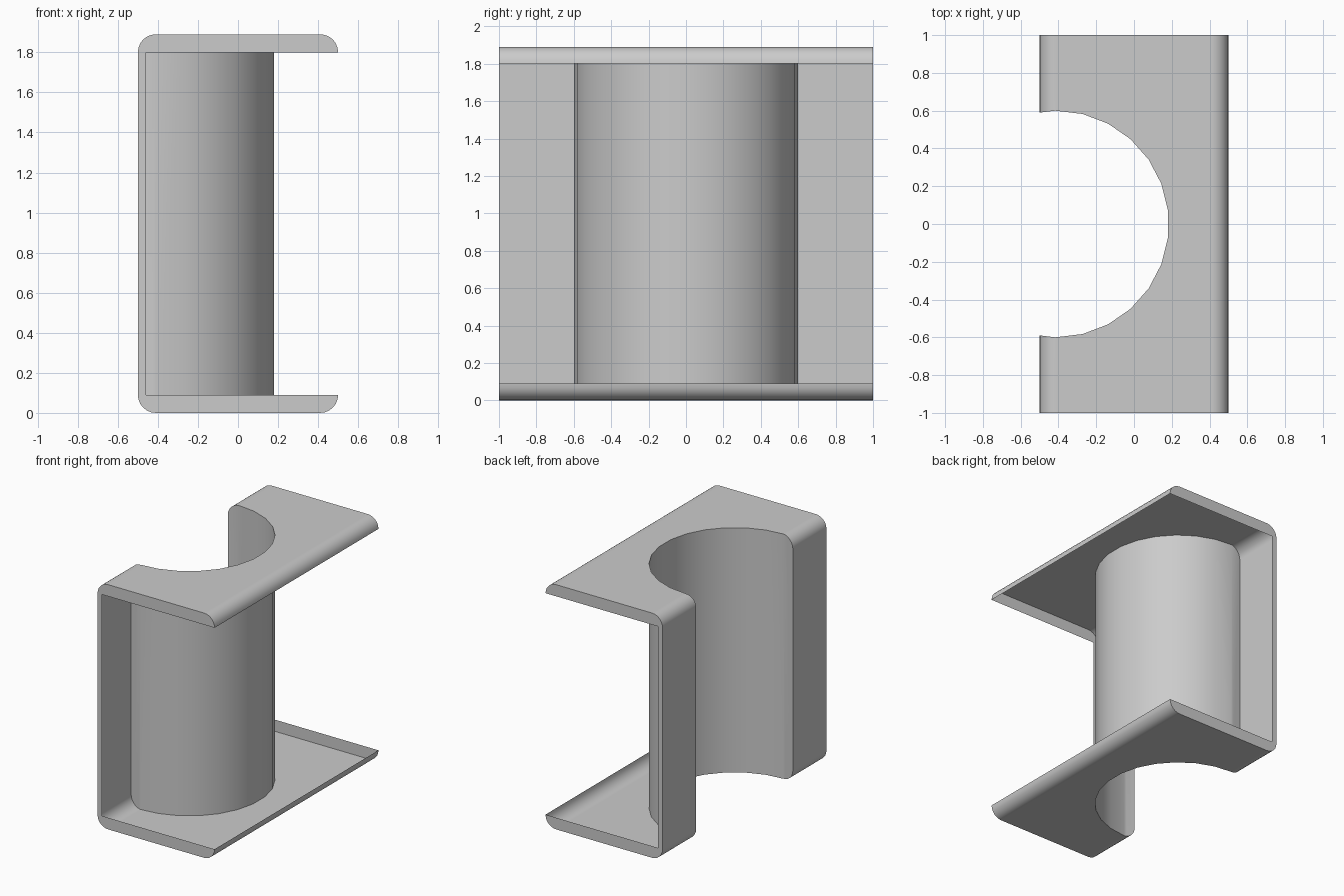
import bpy, bmesh
from math import sin, cos, pi

old = bpy.data.objects.get("Cube")
if old:
    bpy.data.objects.remove(old)

HEIGHT, HALF_X, HALF_Y = 1.89, 0.5, 1.0
ROUND = 0.09          # corner radius and rim height
RIM_X = -0.46         # inner edge of the rim at the wall
HOLE_X, HOLE_R, SIDES = -0.416, 0.6, 26

grey = bpy.data.materials.new("plain grey")
grey.use_nodes = True
colour = (0.6, 0.6, 0.6, 1)
grey.diffuse_color = colour
grey.node_tree.nodes["Principled BSDF"].inputs["Base Color"].default_value = colour


def make_object(name, bm):
    bmesh.ops.recalc_face_normals(bm, faces=bm.faces)
    mesh = bpy.data.meshes.new(name)
    bm.to_mesh(mesh)
    bm.free()
    mesh.materials.append(grey)
    obj = bpy.data.objects.new(name, mesh)
    bpy.context.collection.objects.link(obj)
    return obj


def arc(cx, cz, start, steps=6):
    angles = [start - i * pi / 2 / steps for i in range(steps + 1)]
    return [(cx + ROUND * cos(a), cz + ROUND * sin(a)) for a in angles]


# Rounded outline, clockwise from the lower open lip to the upper one
x, top = HALF_X - ROUND, HEIGHT - ROUND
outline = (arc(x, ROUND, 0) + arc(-x, ROUND, -pi / 2)
           + arc(-x, top, pi) + arc(x, top, pi / 2))
inner = [(RIM_X, top), (RIM_X, ROUND)]

# Closed body whose ends are split into a C-shaped rim and an opening
bm = bmesh.new()
ends = []
for y in (-HALF_Y, HALF_Y):
    outer_v = [bm.verts.new((px, y, pz)) for px, pz in outline]
    inner_v = [bm.verts.new((px, y, pz)) for px, pz in inner]
    bm.faces.new(outer_v + inner_v)
    bm.faces.new([outer_v[-1], outer_v[0], inner_v[1], inner_v[0]])
    ends.append(outer_v)
front, back = ends
for i in range(len(front)):
    j = (i + 1) % len(front)
    bm.faces.new((front[i], front[j], back[j], back[i]))
shell = make_object("bracket_shell", bm)

# Cylindrical recess through the wall side
bm = bmesh.new()
rings = []
for z in (-0.2, HEIGHT + 0.2):
    angles = [(i + 0.5) * 2 * pi / SIDES for i in range(SIDES)]
    rings.append([bm.verts.new((HOLE_X + HOLE_R * cos(a), HOLE_R * sin(a), z))
                  for a in angles])
    bm.faces.new(rings[-1])
for i in range(SIDES):
    j = (i + 1) % SIDES
    bm.faces.new((rings[0][i], rings[0][j], rings[1][j], rings[1][i]))
cutter = make_object("recess_cutter", bm)
cutter.hide_render = True

bpy.context.view_layer.objects.active = shell
shell.select_set(True)
cut = shell.modifiers.new("recess", "BOOLEAN")
cut.operation, cut.solver, cut.object = "DIFFERENCE", "EXACT", cutter
bpy.ops.object.modifier_apply(modifier=cut.name)
bpy.data.objects.remove(cutter)

# Open the two ends and the far side, leaving a thin skin
bm = bmesh.new()
bm.from_mesh(shell.data)
e = 0.003
openings = [f for f in bm.faces if all(
    v.co.x > RIM_X - e and ROUND - e < v.co.z < top + e for v in f.verts)]
bmesh.ops.delete(bm, geom=openings, context="FACES")
bm.to_mesh(shell.data)
bm.free()

bpy.ops.object.shade_smooth_by_angle(angle=pi / 6)
weighted = shell.modifiers.new("even shading", "WEIGHTED_NORMAL")
weighted.keep_sharp = True
